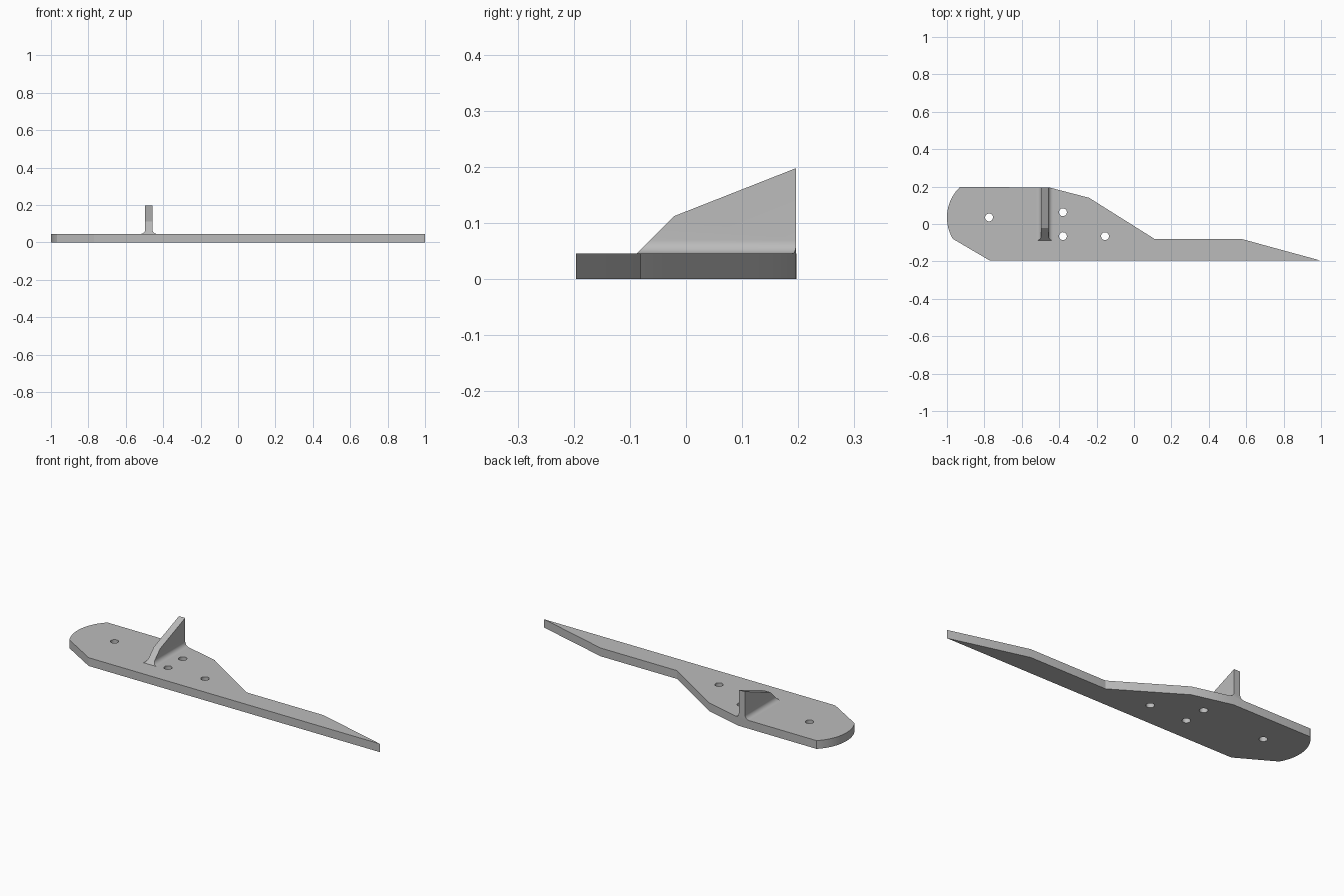
import bpy, bmesh
from math import sin, cos, pi, atan2
from mathutils import Vector

cube = bpy.data.objects.get("Cube")
if cube:
    bpy.data.objects.remove(cube, do_unlink=True)

grey = bpy.data.materials.new("light grey")
grey.use_nodes = True
grey.diffuse_color = (0.5, 0.5, 0.5, 1)
grey.node_tree.nodes["Principled BSDF"].inputs["Base Color"].default_value = (0.5, 0.5, 0.5, 1)

THICK = 0.0455     # plate thickness
HALF = 0.196       # half of the plate depth


def arc(cx, cy, r, a0, a1, n):
    steps = [a0 + (a1 - a0) * i / n for i in range(n + 1)]
    return [(cx + r * cos(a), cy + r * sin(a)) for a in steps]


def prism(points, offset):
    """Closed solid swept from a planar outline of 3D points."""
    bm = bmesh.new()
    face = bm.faces.new([bm.verts.new(p) for p in points])
    new = bmesh.ops.extrude_face_region(bm, geom=[face])["geom"]
    verts = [v for v in new if isinstance(v, bmesh.types.BMVert)]
    bmesh.ops.translate(bm, verts=verts, vec=offset)
    bmesh.ops.recalc_face_normals(bm, faces=bm.faces)
    return bm


def slice_off(bm, point, normal):
    """Remove everything on the normal side of a plane and cap the cut."""
    geom = bm.verts[:] + bm.edges[:] + bm.faces[:]
    cut = bmesh.ops.bisect_plane(bm, geom=geom, plane_co=point, plane_no=Vector(normal).normalized(),
                                 clear_outer=True)["geom_cut"]
    edges = [e for e in cut if isinstance(e, bmesh.types.BMEdge) and e.is_boundary]
    bmesh.ops.holes_fill(bm, edges=edges, sides=0)
    bmesh.ops.recalc_face_normals(bm, faces=bm.faces)


def add_object(name, bm):
    mesh = bpy.data.meshes.new(name)
    bm.to_mesh(mesh)
    bm.free()
    mesh.materials.append(grey)
    obj = bpy.data.objects.new(name, mesh)
    bpy.context.collection.objects.link(obj)
    return obj


def smooth(obj):
    bpy.ops.object.select_all(action="DESELECT")
    obj.select_set(True)
    bpy.context.view_layer.objects.active = obj
    bpy.ops.object.shade_smooth_by_angle(angle=pi / 9)


# Base plate: rounded end on the right, long taper towards the left
eye = (-0.775, 0.035)
start = atan2(HALF - eye[1], -0.155)
end = atan2(-0.08 - eye[1], -0.195) + 2 * pi
outline = [(-0.77, -HALF), (1, -HALF), (0.575, -0.08), (0.11, -0.08), (-0.24, 0.14), (-0.455, HALF)]
outline += arc(*eye, 0.225, start, end, 24)
plate = add_object("base_plate", prism([(x, y, 0) for x, y in outline], (0, 0, THICK)))

# Bolt holes drilled through the plate
drill_bm = bmesh.new()
for x, y in [eye, (-0.38, 0.063), (-0.38, -0.065), (-0.155, -0.065)]:
    ring = bmesh.ops.create_cone(drill_bm, cap_ends=True, segments=32, radius1=0.021, radius2=0.021, depth=0.2)
    bmesh.ops.translate(drill_bm, verts=ring["verts"], vec=(x, y, 0.02))
drill = add_object("hole_cutter", drill_bm)
drill.hide_render = True
mod = plate.modifiers.new("holes", "BOOLEAN")
mod.operation = "DIFFERENCE"
mod.solver = "EXACT"
mod.object = drill
bpy.context.view_layer.objects.active = plate
bpy.ops.object.modifier_apply(modifier=mod.name)
bpy.data.objects.remove(drill, do_unlink=True)
smooth(plate)

# Upright fin with a fillet along both sides of its foot
mid, half, r, top = -0.477, 0.019, 0.024, 0.1975
side = arc(half + r, THICK + r, r, 1.5 * pi, pi, 10) + [(half, top)]
section = [(mid + x, z) for x, z in side] + [(mid - x, z) for x, z in reversed(side)]
fin_bm = prism([(x, HALF, z) for x, z in section], (0, -2 * HALF, 0))
slice_off(fin_bm, (0, -0.088, THICK), (0, -1, 1))               # steep leading edge
slice_off(fin_bm, (0, HALF, top), (0, -0.085, 0.216))           # sloping top edge
slice_off(fin_bm, (-0.455, HALF, 0), (0.056, 0.215, 0))         # follow the plate rim
under = [f for f in fin_bm.faces if f.normal.z < -0.99]
bmesh.ops.delete(fin_bm, geom=under, context="FACES_ONLY")
smooth(add_object("upright_fin", fin_bm))
